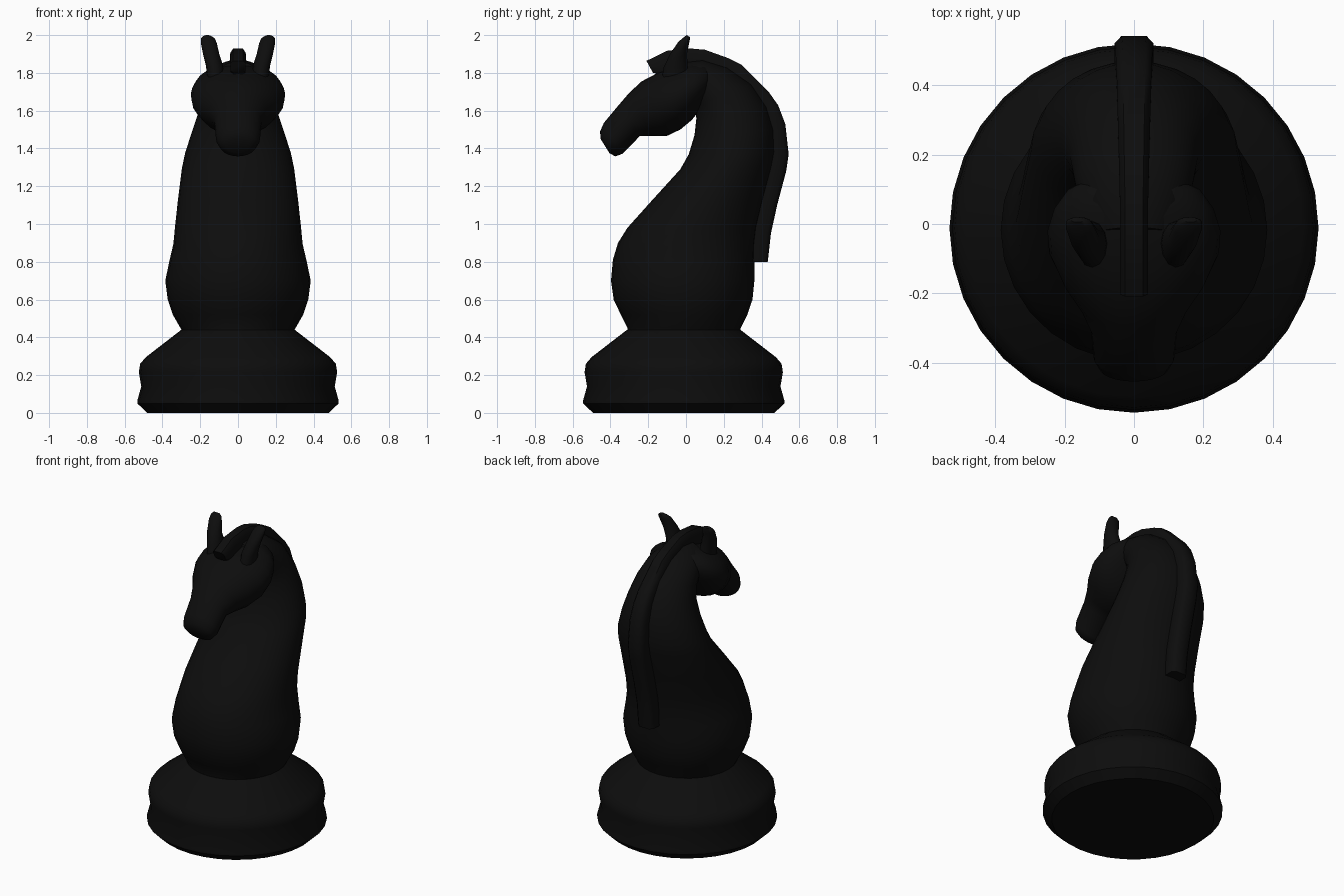
import bpy, bmesh, math
from mathutils import Vector

black = bpy.data.materials.new("black_lacquer")
black.diffuse_color = (0.004, 0.004, 0.004, 1)


def spow(v, p):
    return math.copysign(abs(v) ** p, v)


def loft(name, rings, sides=24, power=1.0, angle=50):
    """Each ring: front (y, z), back (y, z), half width, optional x centre."""
    bm = bmesh.new()
    loops = []
    for fy, fz, by, bz, hw, *cx in rings:
        x0 = cx[0] if cx else 0
        c = Vector((x0, (fy + by) / 2, (fz + bz) / 2))
        a = Vector((0, (fy - by) / 2, (fz - bz) / 2))
        loop = []
        for i in range(sides):
            t = math.tau * (i + (0.5 if power < 1 else 0)) / sides
            p = c + a * spow(math.cos(t), power)
            p.x += hw * spow(math.sin(t), power)
            loop.append(bm.verts.new(p))
        loops.append(loop)
    for lo, hi in zip(loops, loops[1:]):
        for i in range(sides):
            j = (i + 1) % sides
            bm.faces.new((lo[i], lo[j], hi[j], hi[i]))
    bm.faces.new(loops[0])
    bm.faces.new(loops[-1])
    bmesh.ops.recalc_face_normals(bm, faces=bm.faces)
    me = bpy.data.meshes.new(name)
    bm.to_mesh(me)
    bm.free()
    me.materials.append(black)
    ob = bpy.data.objects.new(name, me)
    bpy.context.collection.objects.link(ob)
    bpy.ops.object.select_all(action='DESELECT')
    ob.select_set(True)
    bpy.context.view_layer.objects.active = ob
    bpy.ops.object.shade_smooth_by_angle(angle=math.radians(angle))
    return ob


# Turned base
profile = [(0.48, 0), (0.533, 0.05), (0.533, 0.065), (0.512, 0.14), (0.525, 0.215),
           (0.518, 0.26), (0.488, 0.295), (0.30, 0.44)]
loft("base", [(-r - 0.012, z, r - 0.012, z, r) for r, z in profile], 32, angle=35)

# Chest and arched neck
loft("neck", [
    (-0.31, 0.43, 0.285, 0.43, 0.295),
    (-0.31, 0.45, 0.29, 0.45, 0.305),
    (-0.345, 0.52, 0.325, 0.52, 0.345),
    (-0.383, 0.60, 0.352, 0.60, 0.372),
    (-0.397, 0.70, 0.362, 0.70, 0.385),
    (-0.387, 0.81, 0.362, 0.80, 0.363),
    (-0.36, 0.90, 0.365, 0.89, 0.342),
    (-0.31, 0.98, 0.375, 0.98, 0.334),
    (-0.18, 1.125, 0.41, 1.13, 0.318),
    (-0.03, 1.29, 0.455, 1.30, 0.297),
    (0.015, 1.37, 0.47, 1.38, 0.28),
    (0.045, 1.47, 0.465, 1.50, 0.245),
    (0.055, 1.56, 0.43, 1.62, 0.21),
    (0.045, 1.62, 0.35, 1.74, 0.185),
    (0.02, 1.65, 0.22, 1.83, 0.17),
    (-0.02, 1.66, 0.09, 1.87, 0.15),
    (-0.06, 1.66, -0.01, 1.86, 0.12),
], 28)

# Head, from nose to back of the cheeks
loft("head", [
    (-0.452, 1.45, -0.405, 1.375, 0.06),
    (-0.455, 1.49, -0.375, 1.358, 0.10),
    (-0.435, 1.535, -0.335, 1.372, 0.117),
    (-0.36, 1.625, -0.245, 1.465, 0.125),
    (-0.30, 1.695, -0.18, 1.465, 0.155),
    (-0.235, 1.755, -0.10, 1.467, 0.205),
    (-0.14, 1.805, -0.03, 1.50, 0.245),
    (-0.07, 1.825, 0.03, 1.55, 0.25),
    (0.02, 1.85, 0.07, 1.60, 0.23),
    (0.10, 1.85, 0.10, 1.65, 0.19),
    (0.14, 1.82, 0.13, 1.70, 0.12),
])

# Mane crest with forelock: outer edge, inner edge
loft("mane", [
    (-0.21, 1.865, -0.175, 1.80, 0.042),
    (-0.10, 1.92, -0.08, 1.77, 0.042),
    (0.02, 1.932, 0.02, 1.80, 0.042),
    (0.10, 1.925, 0.08, 1.80, 0.043),
    (0.22, 1.882, 0.17, 1.77, 0.046),
    (0.295, 1.845, 0.23, 1.72, 0.048),
    (0.44, 1.70, 0.35, 1.62, 0.052),
    (0.49, 1.63, 0.38, 1.56, 0.054),
    (0.528, 1.53, 0.41, 1.49, 0.056),
    (0.546, 1.37, 0.42, 1.37, 0.058),
    (0.533, 1.28, 0.40, 1.28, 0.058),
    (0.485, 1.10, 0.36, 1.10, 0.058),
    (0.452, 0.95, 0.33, 0.96, 0.058),
    (0.435, 0.80, 0.32, 0.80, 0.058),
], 8, 0.5)

# Pair of ears
for side, label in ((-1, "left"), (1, "right")):
    loft(label + "_ear", [
        (-0.13, 1.76, 0.01, 1.79, 0.045, side * 0.118),
        (-0.118, 1.83, 0.008, 1.85, 0.045, side * 0.125),
        (-0.085, 1.90, 0.005, 1.90, 0.043, side * 0.142),
        (-0.04, 1.965, 0.016, 1.955, 0.042, side * 0.155),
        (-0.01, 1.99, 0.02, 1.975, 0.037, side * 0.160),
        (0.005, 2.00, 0.02, 1.99, 0.02, side * 0.163),
    ], 12)
